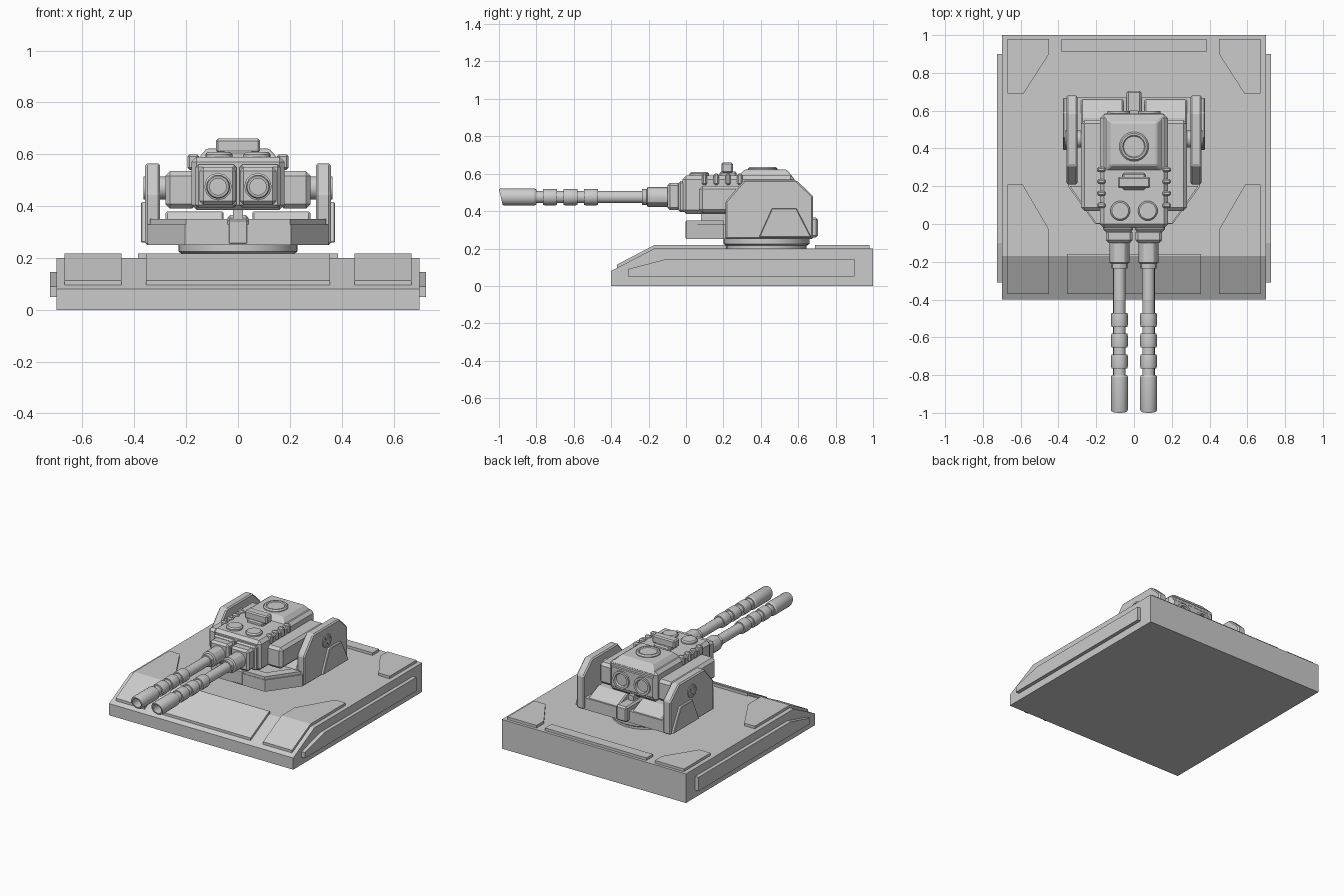
import bpy, bmesh, math
from mathutils import Matrix, Vector

if "Cube" in bpy.data.objects:
    bpy.data.objects.remove(bpy.data.objects["Cube"], do_unlink=True)


def finish(name, bm, bevel=0, mirror=False, smooth=False):
    bmesh.ops.recalc_face_normals(bm, faces=bm.faces)
    mesh = bpy.data.meshes.new(name)
    bm.to_mesh(mesh)
    bm.free()
    ob = bpy.data.objects.new(name, mesh)
    bpy.context.collection.objects.link(ob)
    if smooth:
        bpy.ops.object.select_all(action='DESELECT')
        ob.select_set(True)
        bpy.context.view_layer.objects.active = ob
        bpy.ops.object.shade_smooth_by_angle(angle=math.radians(30))
    if bevel:
        mod = ob.modifiers.new("Bevel", 'BEVEL')
        mod.width, mod.segments, mod.limit_method = bevel, 1, 'ANGLE'
    if mirror:
        ob.modifiers.new("Mirror", 'MIRROR')
    return ob


def prism(name, outline, lo, hi, axis='X', **kw):
    """Extrude an outline: (y, z) along X, or (x, y) along Z."""
    bm = bmesh.new()
    place = (lambda a, b: (lo, a, b)) if axis == 'X' else (lambda a, b: (a, b, lo))
    face = bm.faces.new([bm.verts.new(place(*p)) for p in outline])
    ext = bmesh.ops.extrude_face_region(bm, geom=[face])
    step = Vector((hi - lo, 0, 0)) if axis == 'X' else Vector((0, 0, hi - lo))
    bmesh.ops.translate(bm, vec=step, verts=[v for v in ext['geom'] if isinstance(v, bmesh.types.BMVert)])
    return finish(name, bm, **kw)


def box(name, x, y, z, **kw):
    return prism(name, [(x[0], y[0]), (x[1], y[0]), (x[1], y[1]), (x[0], y[1])], z[0], z[1], 'Z', **kw)


def lathe(name, profile, centre, axis='Z', segs=24, shear=0, **kw):
    """Spin (radius, distance) points round an axis through centre."""
    bm = bmesh.new()
    vs = [bm.verts.new((r, 0, d)) for r, d in profile]
    edges = [bm.edges.new(p) for p in zip(vs, vs[1:])]
    bmesh.ops.spin(bm, geom=vs + edges, cent=(0, 0, 0), axis=(0, 0, 1),
                   angle=math.tau, steps=segs, use_duplicate=False)
    bmesh.ops.remove_doubles(bm, verts=bm.verts, dist=1e-5)
    turn = {'Z': Matrix(), 'X': Matrix.Rotation(math.pi / 2, 4, 'Y'),
            'Y': Matrix.Rotation(-math.pi / 2, 4, 'X')}[axis]
    bm.transform(turn)
    if shear:
        tip = min(v.co.y for v in bm.verts)
        for v in bm.verts:
            if v.co.y < tip + 0.02:
                v.co.y -= shear * v.co.z
    bm.transform(Matrix.Translation(centre))
    return finish(name, bm, smooth=True, **kw)


# Sloped base slab
BREAK, TOP, LIP = -0.17, 0.2, 0.08


def surface(y):
    return TOP if y >= BREAK else TOP - (BREAK - y) * (TOP - LIP) / (BREAK + 0.4)


prism("base_slab", [(-0.4, 0), (1, 0), (1, TOP), (BREAK, TOP), (-0.4, LIP)], -0.7, 0.7)
prism("base_side_panel", [(-0.31, 0.05), (0.9, 0.05), (0.9, 0.145), (-0.1, 0.145), (-0.31, 0.09)],
      0.69, 0.725, mirror=True)


def deck_plate(name, outline, mirror=False):
    """Thin plate that follows the deck over the slope."""
    bm = bmesh.new()
    bm.faces.new([bm.verts.new((x, y, 0)) for x, y in outline])
    bmesh.ops.bisect_plane(bm, geom=bm.verts[:] + bm.edges[:] + bm.faces[:],
                           plane_co=(0, BREAK, 0), plane_no=(0, 1, 0))
    for v in bm.verts:
        v.co.z = surface(v.co.y) - 0.01
    ext = bmesh.ops.extrude_face_region(bm, geom=bm.faces[:])
    for v in ext['geom']:
        if isinstance(v, bmesh.types.BMVert):
            v.co.z += 0.028
    bmesh.ops.delete(bm, geom=[f for f in bm.faces if len(f.edges) and
                               any(not e.is_manifold and len(e.link_faces) > 2 for e in f.edges)
                               and abs(f.normal.z) < 0.1], context='FACES_ONLY')
    finish(name, bm, mirror=mirror)


deck_plate("deck_front_corner", [(0.45, -0.37), (0.67, -0.37), (0.67, 0.21), (0.59, 0.21), (0.45, -0.03)], True)
deck_plate("deck_rear_corner", [(0.67, 0.98), (0.45, 0.98), (0.45, 0.9), (0.585, 0.69), (0.67, 0.69)], True)
deck_plate("deck_front_plate", [(-0.355, -0.37), (0.355, -0.37), (0.355, -0.16), (-0.355, -0.16)])
deck_plate("deck_rear_strip", [(-0.385, 0.91), (0.385, 0.91), (0.385, 0.98), (-0.385, 0.98)])

# Turntable and cradle
MID = 0.43
lathe("turntable", [(0, 0.19), (0.215, 0.19), (0.215, 0.215), (0.23, 0.225), (0.23, 0.255), (0, 0.255)],
      (0, MID, 0), segs=32)
prism("cradle_floor", [(-0.205, 0), (0.205, 0), (0.35, 0.2), (0.35, 0.67), (-0.35, 0.67), (-0.35, 0.2)],
      0.25, 0.33, 'Z')
box("cradle_front_rib", (-0.04, 0.04), (-0.003, 0.2), (0.25, 0.35), bevel=0.008)
box("cradle_rear_rib", (-0.04, 0.04), (0.5, 0.705), (0.26, 0.365), bevel=0.01)
box("cradle_post", (-0.02, 0.02), (0.08, 0.6), (0.32, 0.4))
prism("cradle_front_rim", [(0.04, 0.003), (0.2, 0.003), (0.34, 0.2), (0.27, 0.2), (0.17, 0.06), (0.04, 0.06)],
      0.32, 0.35, 'Z', mirror=True)
prism("cradle_ramp", [(0.23, 0.32), (0.66, 0.32), (0.66, 0.335), (0.56, 0.38), (0.27, 0.38)],
      0.055, 0.28, bevel=0.01, mirror=True)

# Side walls with trunnions
prism("cradle_wall", [(0.21, 0.25), (0.68, 0.25), (0.68, 0.48), (0.59, 0.565), (0.31, 0.565), (0.21, 0.45)],
      0.3, 0.358, bevel=0.008, mirror=True)
prism("wall_plate", [(0.39, 0.26), (0.67, 0.26), (0.59, 0.415), (0.46, 0.415)],
      0.35, 0.375, bevel=0.004, mirror=True)
lathe("trunnion", [(0, 0.24), (0.045, 0.24), (0.045, 0.364), (0.036, 0.364), (0.036, 0.36), (0, 0.36)],
      (0, 0.45, 0.47), 'X', mirror=True)
for i in range(3):
    bm = bmesh.new()
    bmesh.ops.create_cube(bm, size=1, matrix=Matrix.Translation((0.36, 0.45, 0.47))
                          @ Matrix.Rotation(i * math.pi / 3, 4, 'X') @ Matrix.Diagonal((0.008, 0.075, 0.01, 1)))
    finish(f"trunnion_spoke_{i + 1}", bm, mirror=True)

# Gun housing
box("housing", (-0.18, 0.18), (-0.02, 0.58), (0.385, 0.59), bevel=0.02)
box("housing_cheek", (0.16, 0.28), (0.07, 0.55), (0.39, 0.535), bevel=0.018, mirror=True)
box("barrel_socket", (0.006, 0.163), (-0.04, 0.02), (0.395, 0.56), bevel=0.01, mirror=True)
box("barrel_block", (0.008, 0.148), (-0.1, -0.03), (0.405, 0.55), bevel=0.014, mirror=True)
for i in range(4):
    y = 0.085 + i * 0.063
    box(f"housing_clip_{i + 1}", (0.15, 0.195), (y, y + 0.028), (0.54, 0.6), bevel=0.008, mirror=True)
for name, y in (("front_hatch", 0.07),):
    lathe(name, [(0, 0.58), (0.052, 0.58), (0.052, 0.6), (0.044, 0.608), (0, 0.608)], (0.073, y, 0), mirror=True)
lathe("rear_vent", [(0, 0.57), (0.06, 0.57), (0.06, 0.597), (0.045, 0.597), (0.04, 0.585), (0, 0.585)],
      (0.08, 0, 0.48), 'Y', mirror=True)
box("rear_frame", (-0.165, 0.165), (0.56, 0.585), (0.41, 0.56), bevel=0.01)

# Roof with cupola and sight
bm = bmesh.new()
bmesh.ops.create_cube(bm, size=1, matrix=Matrix.Translation((0, 0.425, 0.597)) @ Matrix.Diagonal((0.33, 0.31, 0.05, 1)))
for v in bm.verts:
    if v.co.z > 0.6:
        v.co.x *= 0.73
        v.co.y = 0.425 + (v.co.y - 0.425) * 0.73
finish("roof_plate", bm, bevel=0.006)
lathe("cupola", [(0, 0.61), (0.078, 0.61), (0.078, 0.627), (0.07, 0.636), (0.06, 0.636), (0.055, 0.63), (0, 0.63)],
      (0, 0.41, 0))
box("sight_mount", (-0.06, 0.06), (0.18, 0.27), (0.58, 0.612), bevel=0.008)
box("sight", (-0.085, 0.085), (0.19, 0.25), (0.605, 0.66), bevel=0.008)

# Twin barrels
GUN = (0.077, 0, 0.475)
lathe("barrel_collar", [(0, -0.235), (0.042, -0.235), (0.042, -0.21), (0.053, -0.205), (0.053, -0.09), (0, -0.09)],
      GUN, 'Y', segs=12, mirror=True)
lathe("barrel_tube", [(0, -0.85), (0.033, -0.85), (0.033, -0.2), (0, -0.2)], GUN, 'Y', segs=16, mirror=True)
for i in range(3):
    y = -0.47 - i * 0.11
    lathe(f"barrel_ring_{i + 1}", [(0.03, y), (0.042, y), (0.044, y - 0.01), (0.044, y - 0.065),
                                   (0.042, y - 0.075), (0.03, y - 0.075)], GUN, 'Y', segs=12, mirror=True)
lathe("muzzle", [(0, -0.86), (0.032, -0.86), (0.032, -0.99), (0.042, -0.99), (0.046, -0.98),
                 (0.046, -0.81), (0.04, -0.8), (0, -0.8)], GUN, 'Y', segs=20, shear=0.24, mirror=True)
